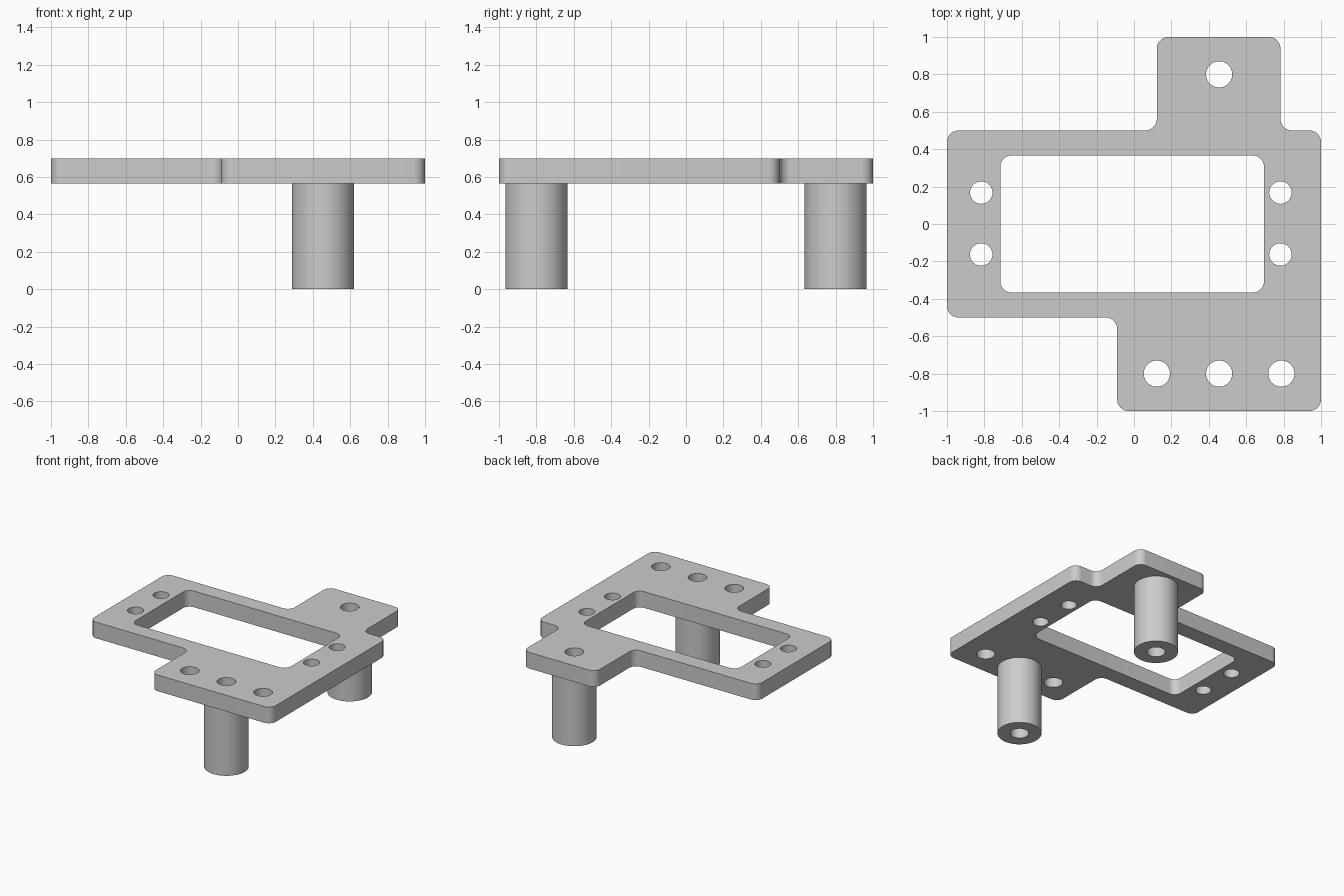
import bpy
import bmesh
from math import cos, sin, pi, radians
from mathutils import Vector

cube = bpy.data.objects.get("Cube")
if cube:
    bpy.data.objects.remove(cube, do_unlink=True)

GREY = (0.6, 0.6, 0.6, 1)
grey = bpy.data.materials.new("plain grey")
grey.use_nodes = True
grey.diffuse_color = GREY
grey.node_tree.nodes["Principled BSDF"].inputs["Base Color"].default_value = GREY


def circle(x, y, r, n=48):
    return [Vector((x + r * cos(2 * pi * i / n), y + r * sin(2 * pi * i / n))) for i in range(n)]


def rounded(corners, r, n=10):
    """Loop through the corners with every corner replaced by an arc."""
    pts = [Vector(c) for c in corners]
    loop = []
    for i, p in enumerate(pts):
        u = (pts[i - 1] - p).normalized()
        v = (pts[(i + 1) % len(pts)] - p).normalized()
        centre = p + r * (u + v)
        for k in range(n + 1):
            t = pi / 2 * k / n
            loop.append(centre - r * (v * cos(t) + u * sin(t)))
    return loop


def prism(name, loops, z0, z1):
    """Solid from an outer loop and hole loops, between two heights."""
    curve = bpy.data.curves.new(name + "_profile", "CURVE")
    curve.dimensions = "2D"
    curve.fill_mode = "BOTH"
    curve.extrude = (z1 - z0) / 2
    for loop in loops:
        spline = curve.splines.new("POLY")
        spline.points.add(len(loop) - 1)
        for point, co in zip(spline.points, loop):
            point.co = (co.x, co.y, 0, 1)
        spline.use_cyclic_u = True
    helper = bpy.data.objects.new(name + "_profile", curve)
    mesh = bpy.data.meshes.new_from_object(helper)
    bpy.data.objects.remove(helper)
    bpy.data.curves.remove(curve)

    bm = bmesh.new()
    bm.from_mesh(mesh)
    bmesh.ops.remove_doubles(bm, verts=bm.verts, dist=0.0001)
    bmesh.ops.translate(bm, verts=bm.verts, vec=(0, 0, (z0 + z1) / 2))
    bmesh.ops.recalc_face_normals(bm, faces=bm.faces)
    bm.to_mesh(mesh)
    bm.free()
    mesh.name = name
    mesh.materials.clear()
    mesh.materials.append(grey)

    obj = bpy.data.objects.new(name, mesh)
    bpy.context.collection.objects.link(obj)
    bpy.ops.object.select_all(action="DESELECT")
    obj.select_set(True)
    bpy.context.view_layer.objects.active = obj
    bpy.ops.object.shade_smooth_by_angle(angle=radians(30))
    return obj


PLATE_BOTTOM, PLATE_TOP = 0.565, 0.698
POST_X, POST_Y, POST_R, BORE_R = 0.455, 0.8, 0.166, 0.07

# Plate outline with front and rear mounting tabs
outline = rounded([(-1, -0.5), (-0.09, -0.5), (-0.09, -1), (1, -1), (1, 0.5),
                   (0.783, 0.5), (0.783, 1), (0.122, 1), (0.122, 0.5), (-1, 0.5)], 0.062)

# Large window and screw holes
window = rounded([(-0.715, -0.367), (0.695, -0.367), (0.695, 0.367), (-0.715, 0.367)], 0.062)
holes = [circle(x, y, 0.06) for x in (-0.817, 0.783) for y in (-0.163, 0.168)]
holes += [circle(POST_X + dx, -POST_Y, BORE_R) for dx in (-0.333, 0, 0.333)]
holes.append(circle(POST_X, POST_Y, BORE_R))
prism("mounting_plate", [outline, window] + holes, PLATE_BOTTOM, PLATE_TOP)

# Hollow standoff posts
for name, y in (("front_post", -POST_Y), ("rear_post", POST_Y)):
    prism(name, [circle(POST_X, y, POST_R, 64), circle(POST_X, y, BORE_R)], 0, PLATE_BOTTOM)
